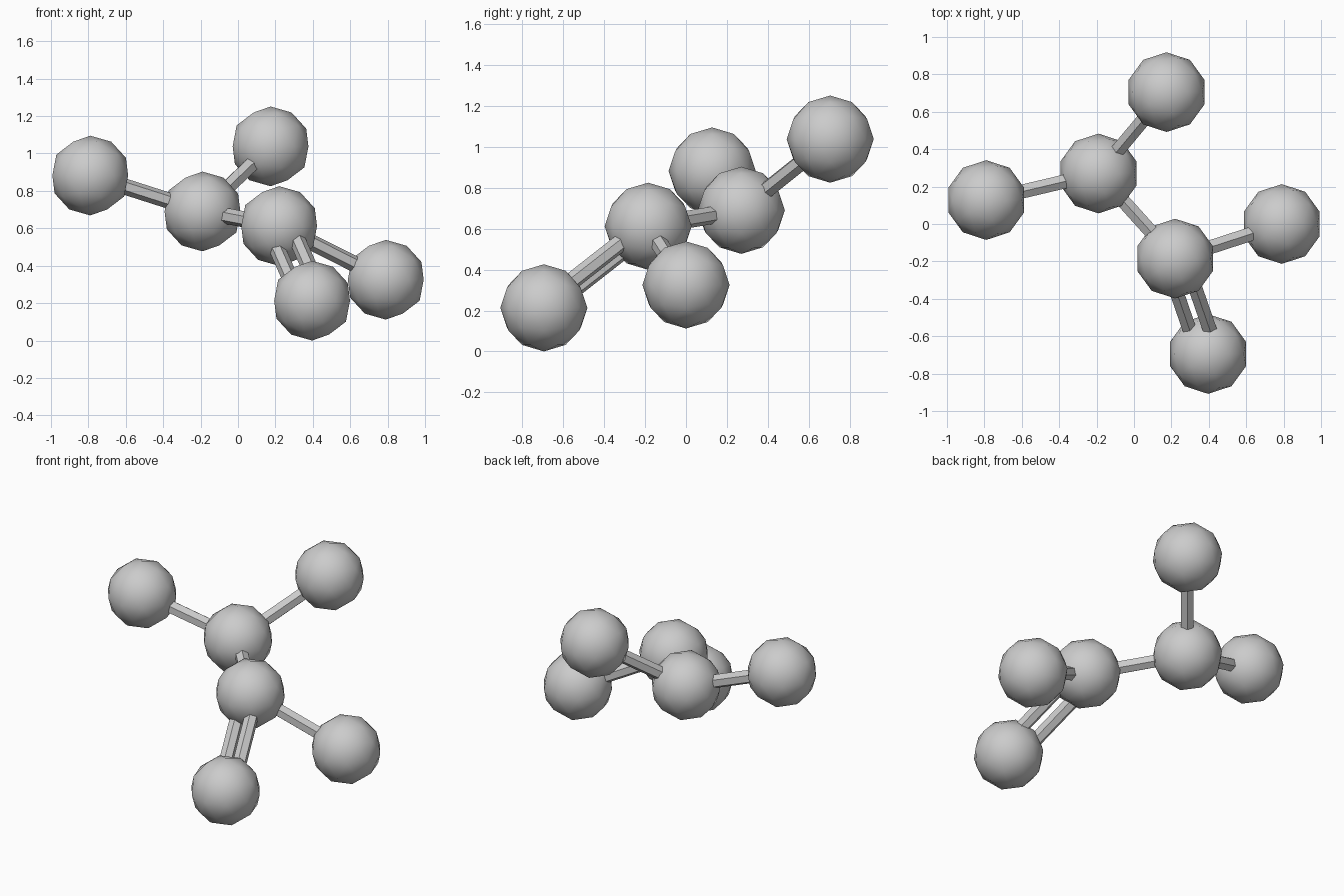
import bpy
from mathutils import Vector

if "Cube" in bpy.data.objects:
    bpy.data.objects.remove(bpy.data.objects["Cube"])

BALL_R = 0.213
ROD_R = 0.043

atoms = {
    "left_ball": (-0.79, 0.128, 0.882),
    "upper_hub": (-0.19, 0.27, 0.69),
    "back_ball": (0.174, 0.705, 1.038),
    "lower_hub": (0.22, -0.185, 0.612),
    "right_ball": (0.79, 0.0, 0.325),
    "front_ball": (0.396, -0.695, 0.213),
}
P = {k: Vector(v) for k, v in atoms.items()}


def smooth(obj, angle):
    for o in bpy.context.selected_objects:
        o.select_set(False)
    obj.select_set(True)
    bpy.context.view_layer.objects.active = obj
    bpy.ops.object.shade_smooth_by_angle(angle=angle)


def rod(name, a, b, offset=Vector((0, 0, 0))):
    d = b - a
    bpy.ops.mesh.primitive_cylinder_add(vertices=6, radius=ROD_R, depth=d.length - 0.2,
                                        location=(a + b) / 2 + offset)
    o = bpy.context.object
    o.name = name
    o.rotation_mode = 'QUATERNION'
    o.rotation_quaternion = d.to_track_quat('Z', 'Y')


# Low-poly balls with smooth shading
for name, loc in P.items():
    bpy.ops.mesh.primitive_ico_sphere_add(subdivisions=2, radius=BALL_R, location=loc)
    ball = bpy.context.object
    ball.name = name
    smooth(ball, 1.0)

# Single hexagonal rods
for a, b in (("left_ball", "upper_hub"), ("upper_hub", "back_ball"),
             ("upper_hub", "lower_hub"), ("lower_hub", "right_ball")):
    rod(f"rod_{a}_to_{b}", P[a], P[b])

# Pair of parallel rods to the front ball
d = P["front_ball"] - P["lower_hub"]
side = d.cross(Vector((0, 1, 0))).normalized() * 0.059
for i, s in enumerate((-1, 1)):
    rod(f"double_rod_{i + 1}", P["lower_hub"], P["front_ball"], side * s)
